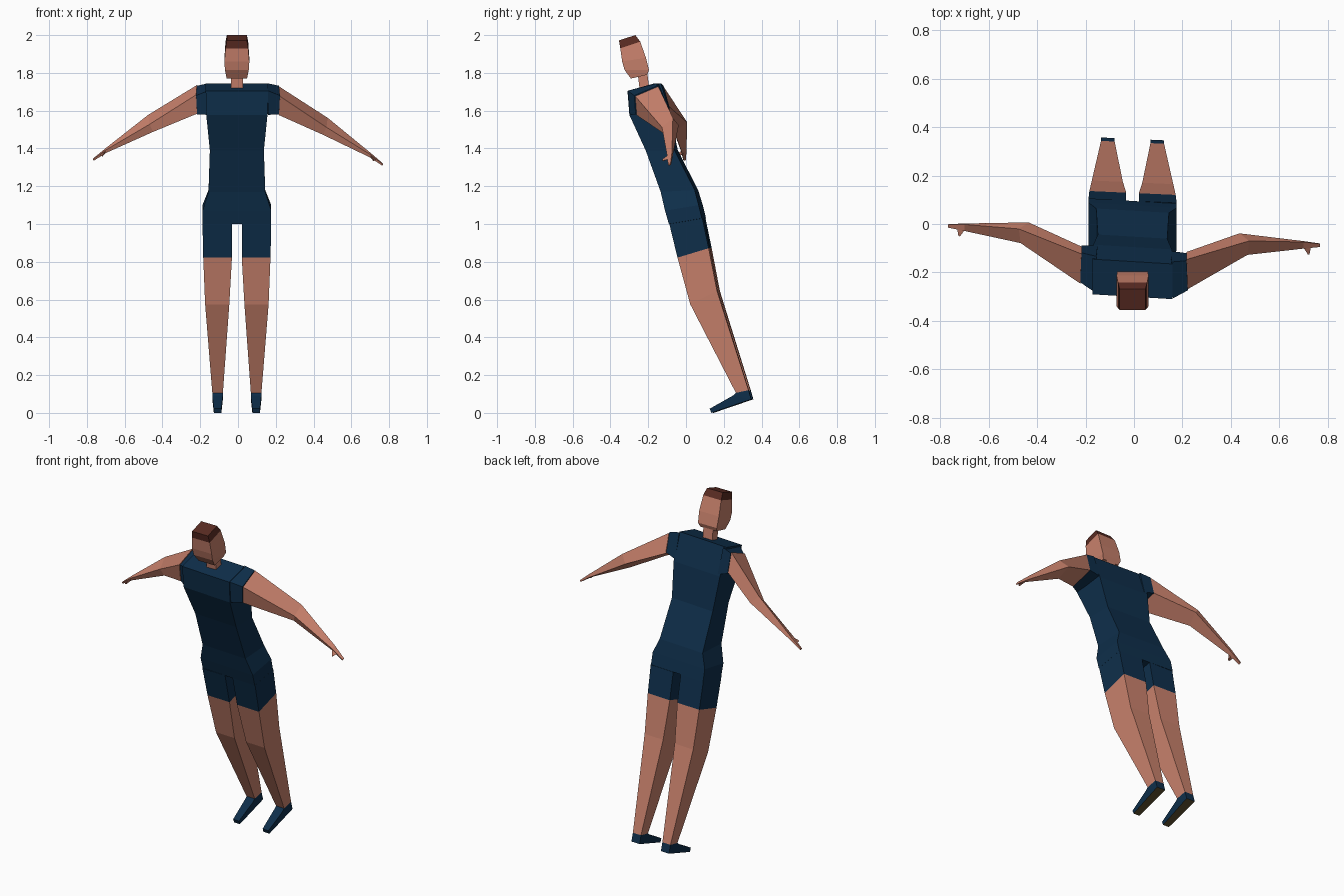
import bpy
import bmesh

if "Cube" in bpy.data.objects:
    bpy.data.objects.remove(bpy.data.objects["Cube"], do_unlink=True)


def material(name, rgb):
    m = bpy.data.materials.new(name)
    m.use_nodes = True
    color = (*rgb, 1)
    m.diffuse_color = color
    bsdf = m.node_tree.nodes["Principled BSDF"]
    bsdf.inputs["Base Color"].default_value = color
    bsdf.inputs["Roughness"].default_value = 0.9
    return m


SKIN = material("skin", (0.58, 0.22, 0.15))
NAVY = material("navy_cloth", (0.0045, 0.028, 0.07))
HAIR = material("brown_hair", (0.1, 0.024, 0.016))
SOLE = material("olive_sole", (0.1, 0.07, 0.025))


def loft(name, rings, mats, yaw=0.0, roll=0.0, shift=-0.006, rule=None):
    """Skin equal-sized rings, cap both ends, and shear for the body's twist."""
    bm = bmesh.new()
    loops = [[bm.verts.new((x + shift, y - yaw * x, z - roll * x)) for x, y, z in r]
             for r in rings]
    for a, b in zip(loops, loops[1:]):
        for i in range(len(a)):
            j = (i + 1) % len(a)
            bm.faces.new((a[i], a[j], b[j], b[i]))
    bm.faces.new(loops[0])
    bm.faces.new(loops[-1])
    bmesh.ops.recalc_face_normals(bm, faces=bm.faces)
    bm.normal_update()
    if rule:
        for f in bm.faces:
            f.material_index = rule(f)
    mesh = bpy.data.meshes.new(name)
    bm.to_mesh(mesh)
    bm.free()
    for m in mats:
        mesh.materials.append(m)
    obj = bpy.data.objects.new(name, mesh)
    bpy.context.collection.objects.link(obj)
    return obj


def ring(x0, x1, front, back):
    """Four-cornered section between a front edge and a back edge (y, z)."""
    return [(x0, *front), (x1, *front), (x1, *back), (x0, *back)]


def band(half, front, back):
    return ring(-half, half, front, back)


# Torso with hips
loft("torso", [
    band(0.165, (-0.30, 1.705), (-0.155, 1.745)),
    band(0.162, (-0.29, 1.577), (-0.095, 1.59)),
    band(0.143, (-0.205, 1.39), (-0.052, 1.39)),
    band(0.150, (-0.125, 1.17), (0.055, 1.18)),
    band(0.182, (-0.10, 1.07), (0.078, 1.10)),
    band(0.182, (-0.08, 1.0), (0.095, 1.03)),
], [NAVY], yaw=0.06)

# Neck
loft("neck", [
    band(0.032, (-0.245, 1.71), (-0.195, 1.72)),
    band(0.032, (-0.255, 1.79), (-0.205, 1.80)),
], [SKIN])

# Head and hair cap
hairline = band(0.06, (-0.348, 1.93), (-0.242, 1.965))
loft("head", [
    band(0.054, (-0.292, 1.77), (-0.205, 1.79)),
    band(0.063, (-0.325, 1.815), (-0.196, 1.815)),
    band(0.066, (-0.338, 1.86), (-0.212, 1.88)),
    hairline,
], [SKIN])
loft("hair", [hairline, band(0.053, (-0.355, 1.972), (-0.268, 2.0))], [HAIR])

for s, side in ((1, "left"), (-1, "right")):
    def mirror(points):
        return [(s * x, y, z) for x, y, z in points]

    # Sleeve and bare arm share the cuff section
    cuff = mirror([(0.217, -0.135, 1.732), (0.222, -0.257, 1.68),
                   (0.217, -0.25, 1.58), (0.217, -0.104, 1.62)])
    loft(side + "_sleeve", [
        mirror([(0.155, -0.145, 1.745), (0.160, -0.295, 1.705),
                (0.160, -0.285, 1.578), (0.150, -0.10, 1.60)]),
        cuff,
    ], [NAVY], yaw=0.075, shift=0)
    loft(side + "_arm", [
        cuff,
        mirror([(0.475, -0.045, 1.57), (0.468, -0.103, 1.52),
                (0.450, -0.085, 1.48), (0.435, -0.016, 1.53)]),
        mirror([(0.70, -0.038, 1.390), (0.70, -0.065, 1.38),
                (0.695, -0.058, 1.366), (0.695, -0.034, 1.373)]),
        mirror([(0.768, -0.042, 1.333), (0.768, -0.055, 1.328),
                (0.764, -0.052, 1.322), (0.764, -0.040, 1.325)]),
    ], [SKIN], yaw=0.052, roll=0.017, shift=0)
    loft(side + "_thumb", [
        mirror([(0.695, -0.055, 1.38), (0.73, -0.055, 1.355), (0.705, -0.05, 1.36)]),
        mirror([(0.717, -0.088, 1.355), (0.724, -0.088, 1.348), (0.717, -0.085, 1.345)]),
    ], [SKIN], yaw=0.052, roll=0.017, shift=0)

    # Shorts leg, bare leg and shoe share their joining sections
    hem = mirror(ring(0.026, 0.178, (-0.037, 0.822), (0.128, 0.872)))
    ankle = mirror(ring(0.074, 0.130, (0.27, 0.106), (0.337, 0.12)))
    loft(side + "_shorts_leg", [
        mirror(ring(0.026, 0.182, (-0.08, 1.0), (0.095, 1.03))), hem,
    ], [NAVY], yaw=0.045)
    loft(side + "_leg", [
        hem,
        mirror(ring(0.040, 0.168, (0.03, 0.575), (0.172, 0.645))),
        ankle,
    ], [SKIN], yaw=0.045)
    loft(side + "_shoe", [
        ankle,
        mirror(ring(0.074, 0.130, (0.255, 0.092), (0.351, 0.072))),
        mirror(ring(0.082, 0.122, (0.131, 0.022), (0.14, 0.0))),
    ], [NAVY, SOLE], yaw=0.045,
        rule=lambda f: 1 if f.normal.z < -0.7 else 0)
